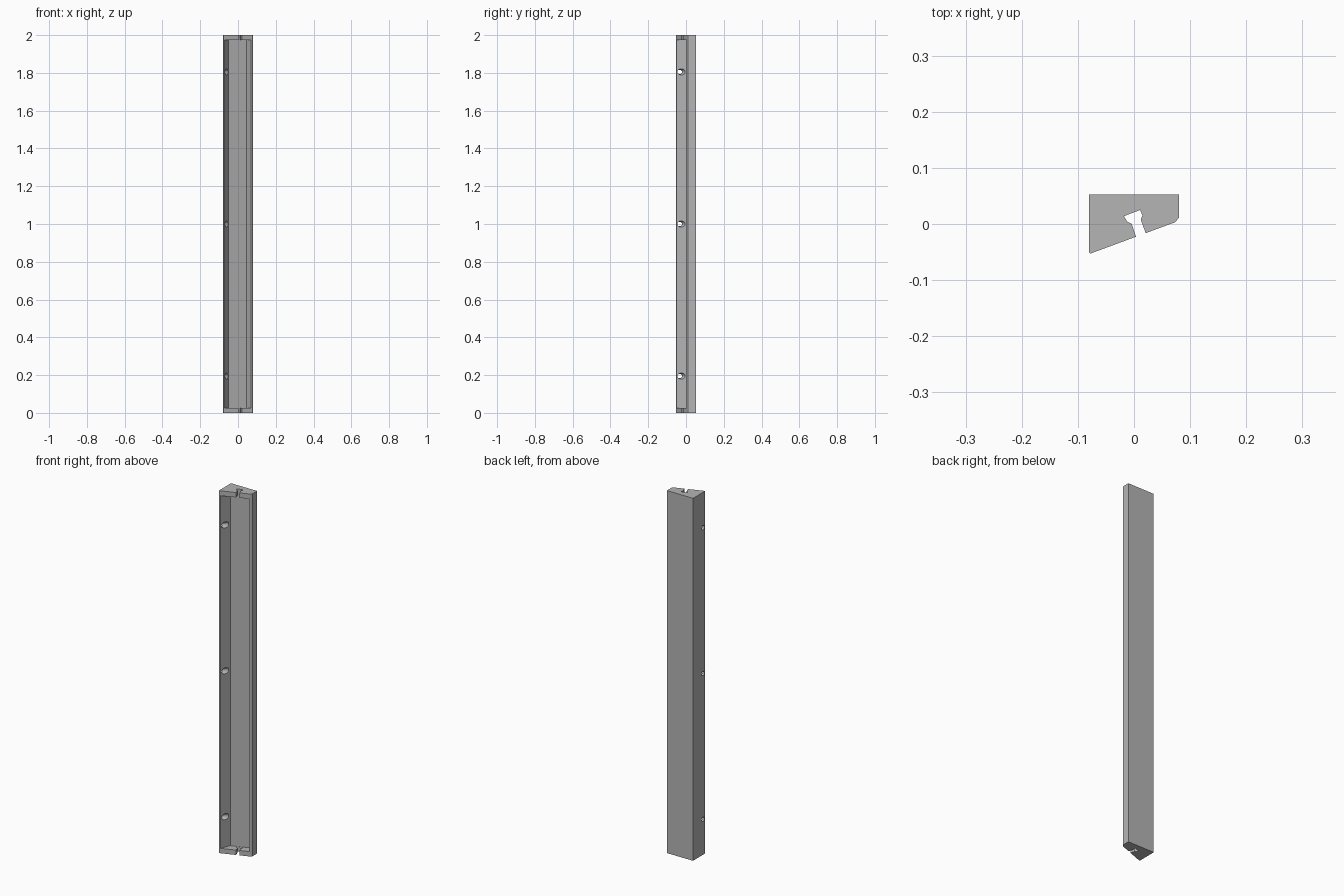
import bpy
import bmesh
from math import cos, sin, radians
from mathutils import Matrix, Vector

default = bpy.data.objects.get("Cube")
if default:
    bpy.data.objects.remove(default, do_unlink=True)

HEIGHT = 2.0
CAP = 0.027
SLOPE = radians(20)

grey = bpy.data.materials.new("plain grey")
grey.use_nodes = True
colour = (0.46, 0.46, 0.46, 1)
grey.diffuse_color = colour
grey.node_tree.nodes["Principled BSDF"].inputs["Base Color"].default_value = colour


def finish(bm, name):
    bmesh.ops.recalc_face_normals(bm, faces=bm.faces[:])
    mesh = bpy.data.meshes.new(name)
    bm.to_mesh(mesh)
    bm.free()
    mesh.materials.append(grey)
    obj = bpy.data.objects.new(name, mesh)
    bpy.context.collection.objects.link(obj)
    return obj


def prism(name, outline, z0, z1):
    """Extrude a plan outline upward from z0 to z1."""
    bm = bmesh.new()
    face = bm.faces.new([bm.verts.new((x, y, z0)) for x, y in outline])
    top = bmesh.ops.extrude_face_region(bm, geom=[face])["geom"]
    verts = [v for v in top if isinstance(v, bmesh.types.BMVert)]
    bmesh.ops.translate(bm, verts=verts, vec=(0, 0, z1 - z0))
    return finish(bm, name)


def cut(target, cutter):
    cutter.hide_render = True
    mod = target.modifiers.new(cutter.name, 'BOOLEAN')
    mod.operation = 'DIFFERENCE'
    mod.solver = 'EXACT'
    mod.object = cutter
    bpy.context.view_layer.objects.active = target
    bpy.ops.object.modifier_apply(modifier=mod.name)
    bpy.data.objects.remove(cutter, do_unlink=True)


# Body: wedge section with a sloping front and clipped corners
body = prism("channel_body", [
    (-0.08, 0.053), (-0.08, -0.05), (-0.078, -0.053), (-0.073, -0.051),
    (0.073, 0.003), (0.08, 0.011), (0.08, 0.053)], 0, HEIGHT)

# Long tapered recess between the two end caps
cut(body, prism("recess_cutter", [
    (-0.0775, -0.07), (-0.07, -0.049), (-0.05, 0.004), (0.045, 0.039),
    (0.069, 0.003), (0.08, -0.02)], CAP, HEIGHT - CAP))

# Keyhole slot through each end cap
slot = [(0.008, -0.035), (0.003, -0.021), (-0.004, 0), (-0.012, 0.004),
        (-0.018, 0.014), (0.011, 0.025), (0.015, 0.015), (0.012, 0.008),
        (0.02, -0.014), (0.026, -0.03)]
for z0, z1 in ((-0.02, CAP + 0.01), (HEIGHT - CAP - 0.01, HEIGHT + 0.02)):
    cut(body, prism("slot_cutter", slot, z0, z1))

# Three countersunk screw holes through the thick side wall
axis = Vector((cos(SLOPE), sin(SLOPE), 0))
turn = axis.to_track_quat('Z', 'Y').to_matrix().to_4x4()
for z in (0.195, HEIGHT / 2, HEIGHT - 0.195):
    bm = bmesh.new()
    centre = Vector((-0.061, -0.028, z)) - axis * 0.008
    bmesh.ops.create_cone(bm, cap_ends=True, segments=24, radius1=0.009,
                          radius2=0.02, depth=0.045,
                          matrix=Matrix.Translation(centre) @ turn)
    cut(body, finish(bm, "screw_hole_cutter"))

# Smooth the holes while the long edges stay crisp
bpy.ops.object.select_all(action='DESELECT')
body.select_set(True)
bpy.context.view_layer.objects.active = body
bpy.ops.object.shade_smooth_by_angle(angle=radians(25))
